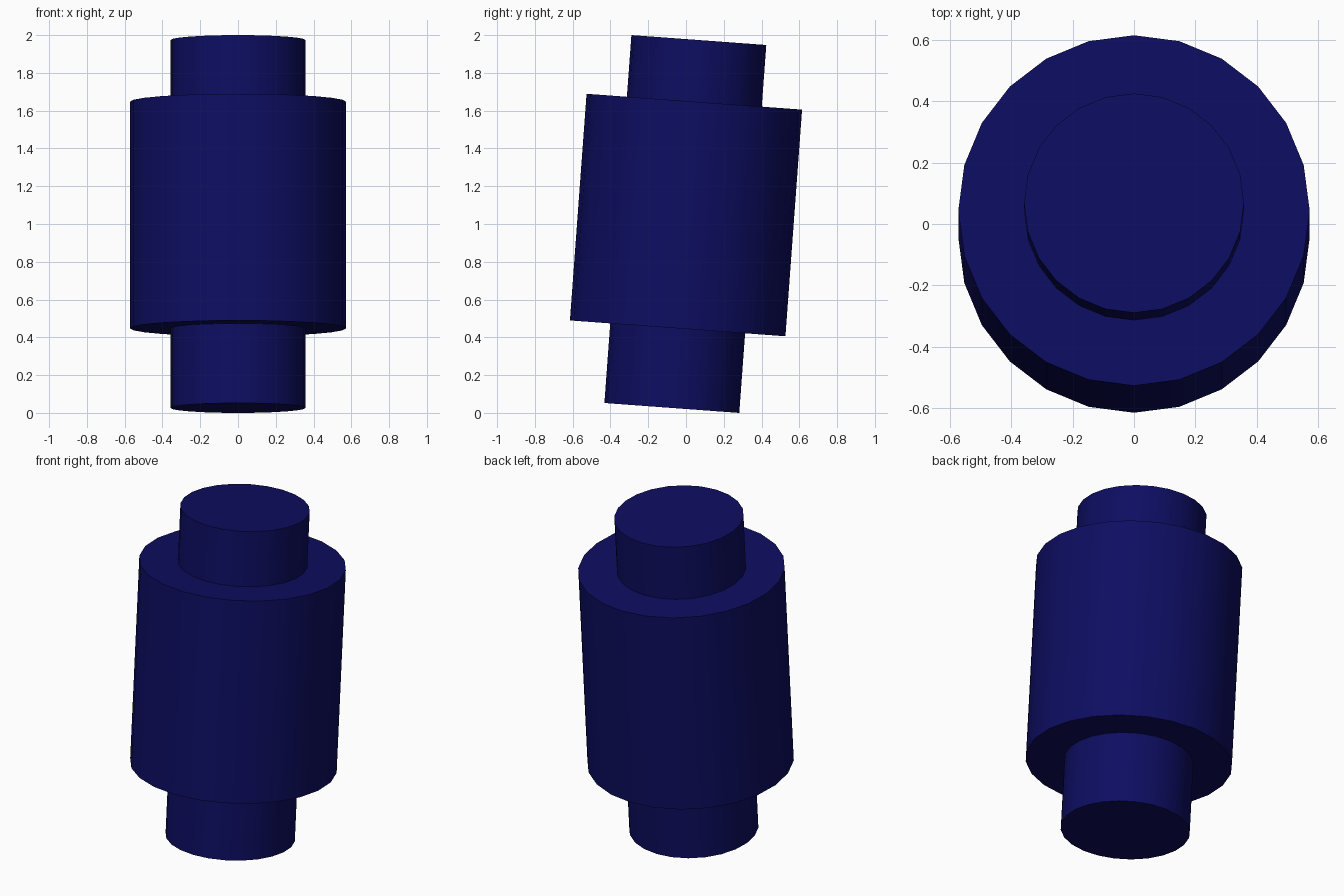
import bpy
import math

if "Cube" in bpy.data.objects:
    bpy.data.objects.remove(bpy.data.objects["Cube"])

TILT = math.radians(-4.2)  # whole roller leans towards +y

mat = bpy.data.materials.new("dark_blue")
mat.diffuse_color = (0.004, 0.004, 0.12, 1)
mat.use_nodes = True
mat.node_tree.nodes["Principled BSDF"].inputs["Base Color"].default_value = mat.diffuse_color


def tilted_cylinder(name, radius, length, y, z):
    bpy.ops.mesh.primitive_cylinder_add(
        vertices=24, radius=radius, depth=length,
        location=(0, y, z), rotation=(TILT, 0, 0))
    obj = bpy.context.object
    obj.name = name
    obj.data.materials.append(mat)
    bpy.ops.object.shade_smooth_by_angle(angle=math.radians(30))
    return obj


# Wide outer drum
tilted_cylinder("roller_drum", 0.572, 1.203, 0.0, 1.0475)

# Narrow shaft running through the drum
tilted_cylinder("roller_shaft", 0.358, 1.953, -0.0035, 1.0)
